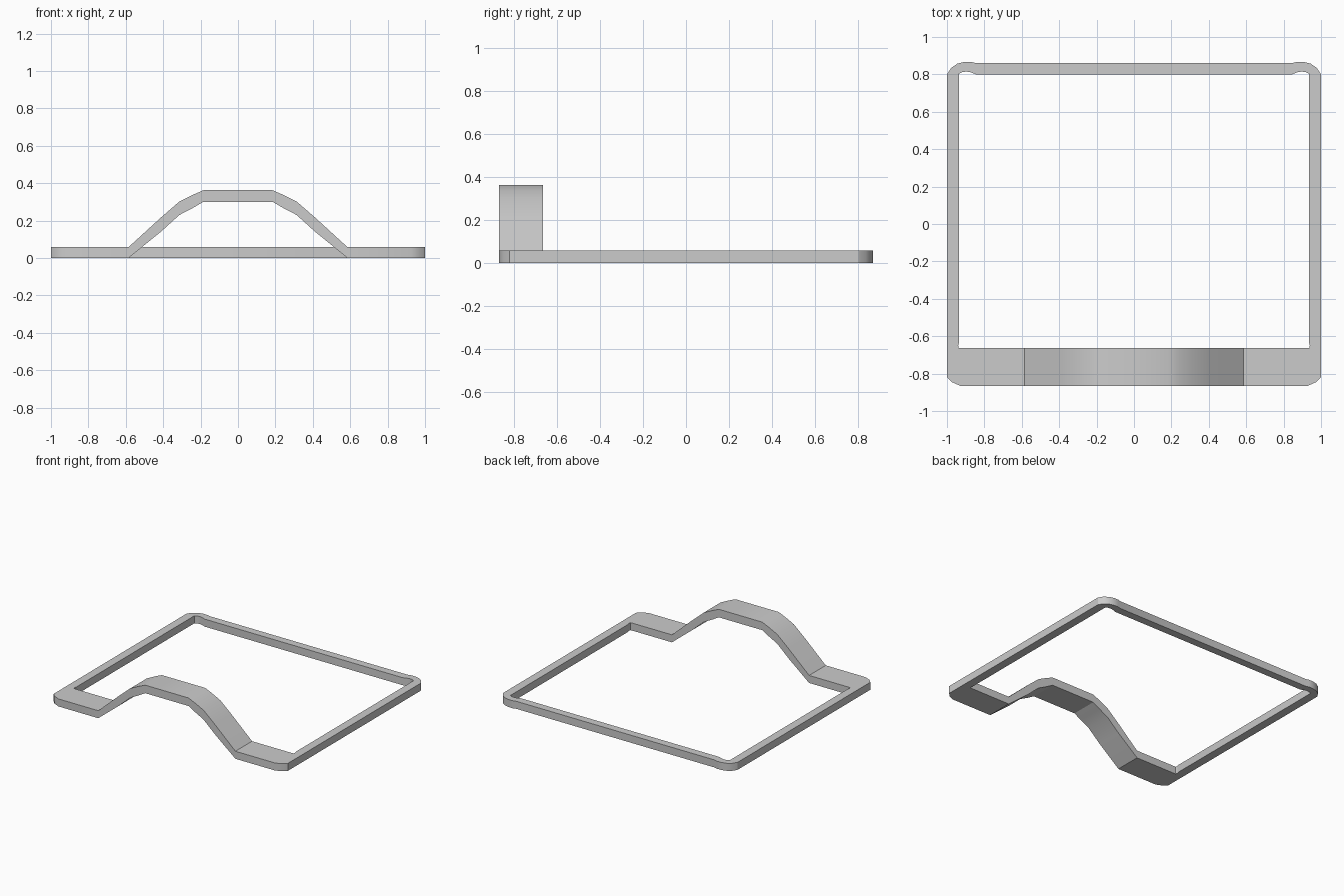
import bpy, bmesh, math

if "Cube" in bpy.data.objects:
    bpy.data.objects.remove(bpy.data.objects["Cube"])

T = 0.058                      # rail thickness
FRONT, INNER = -0.867, -0.664  # front band edges in y

# Left half of the flat frame seen from above, from back centre around to the arch foot
outer = [(0, 0.86), (-0.845, 0.86), (-0.872, 0.867), (-0.905, 0.867), (-0.945, 0.857),
         (-0.978, 0.834), (-1, 0.80), (-1, -0.818), (-0.972, -0.846), (-0.925, FRONT),
         (-0.585, FRONT)]
inner = [(-0.585, INNER), (-0.937, INNER), (-0.94, -0.65), (-0.935, -0.63), (-0.935, 0.803),
         (-0.918, 0.812), (-0.895, 0.815), (-0.872, 0.811), (-0.845, 0.80), (0, 0.80)]
# Arch sections: x, bottom z, top z
arch = [(-0.585, 0, T), (-0.41, 0.142, 0.218), (-0.313, 0.23, 0.302),
        (-0.24, 0.268, 0.338), (-0.185, 0.30, 0.362), (0, 0.30, 0.362)]

bm = bmesh.new()
plan = outer + inner
low = [bm.verts.new((x, y, 0)) for x, y in plan]
top = [bm.verts.new((x, y, T)) for x, y in plan]
bm.faces.new(top)
bm.faces.new(low[::-1])
n, foot = len(plan), len(outer) - 1
for i in range(n - 1):         # walls, left open at the arch foot and centre line
    if i != foot:
        bm.faces.new((low[i], low[i + 1], top[i + 1], top[i]))

# Arched band continues from the open foot to the centre line
ring = [low[foot], low[foot + 1], top[foot + 1], top[foot]]
for x, zb, zt in arch[1:]:
    new = [bm.verts.new(p) for p in
           ((x, FRONT, zb), (x, INNER, zb), (x, INNER, zt), (x, FRONT, zt))]
    for k in range(4):
        j = (k + 1) % 4
        bm.faces.new((ring[k], ring[j], new[j], new[k]))
    ring = new

bmesh.ops.recalc_face_normals(bm, faces=bm.faces)
mesh = bpy.data.meshes.new("arched_frame")
bm.to_mesh(mesh)
bm.free()
frame = bpy.data.objects.new("arched_frame", mesh)
bpy.context.collection.objects.link(frame)

# Mirror the right half
mirror = frame.modifiers.new("mirror", 'MIRROR')
mirror.use_clip = True

bpy.context.view_layer.objects.active = frame
frame.select_set(True)
bpy.ops.object.shade_smooth_by_angle(angle=math.radians(30))
